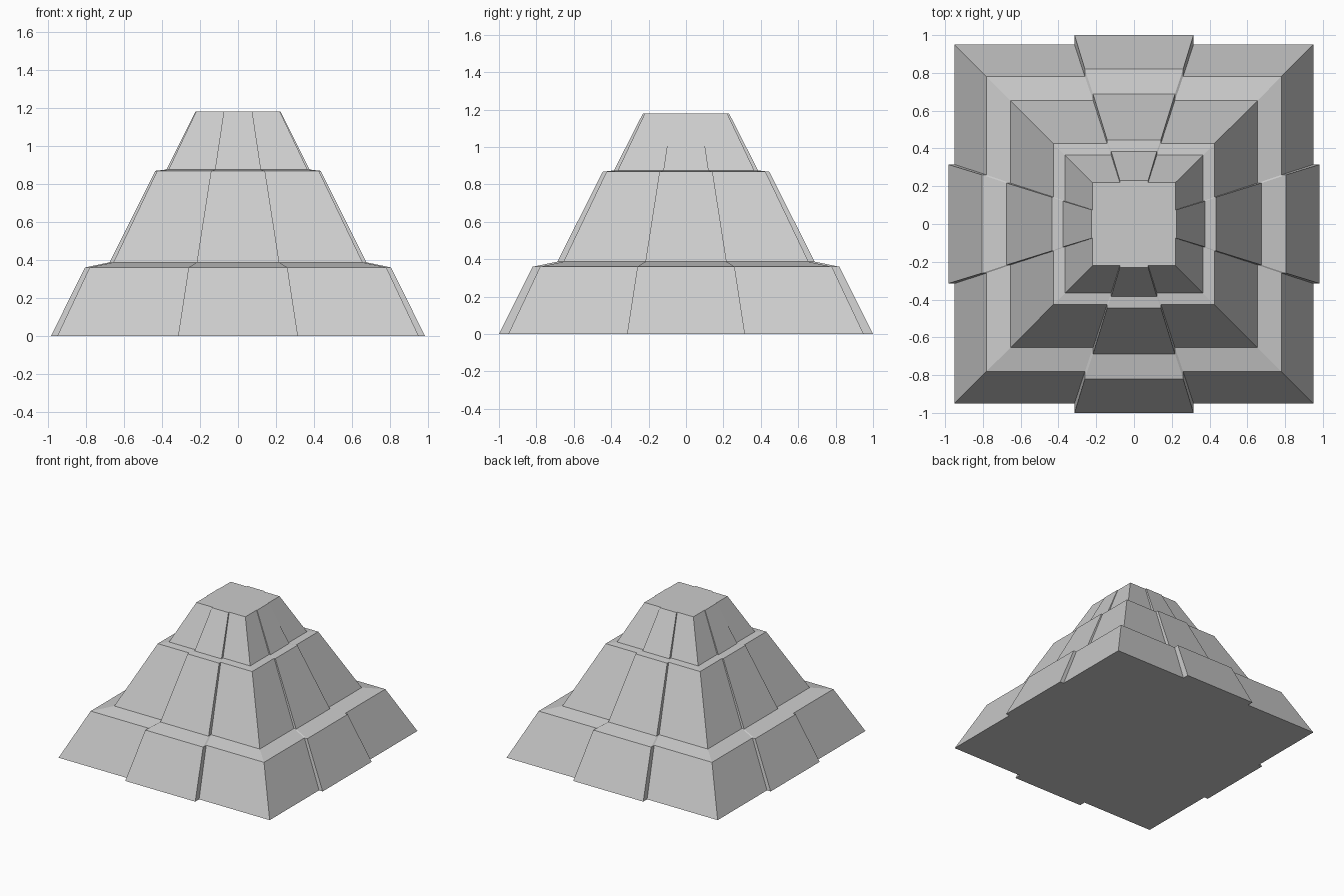
import bpy, bmesh

if "Cube" in bpy.data.objects:
    bpy.data.objects.remove(bpy.data.objects["Cube"])

# Levels: height, body half-size, side panel reach (x), front/back panel reach (y), panel half-width
LEVELS = [
    (0.00, 0.95, 0.983, 1.00, 0.315),
    (0.36, 0.78, 0.805, 0.82, 0.26),
    (0.387, 0.655, 0.675, 0.688, 0.217),
    (0.868, 0.425, 0.435, 0.445, 0.142),
    (0.875, 0.365, 0.376, 0.385, 0.121),
    (1.18, 0.22, 0.224, 0.23, 0.075),
]


def outline(h, px, py, w):
    """Square outline, counter-clockwise, with a raised panel in the middle of each side."""
    half = [(h, -h), (h, -w), (px, -w), (px, w), (h, w),
            (h, h), (w, h), (w, py), (-w, py), (-w, h)]
    return half + [(-x, -y) for x, y in half]


# Stepped pyramid: loft the outline through all levels, then cap both ends
bm = bmesh.new()
rings = [[bm.verts.new((x, y, z)) for x, y in outline(h, px, py, w)]
         for z, h, px, py, w in LEVELS]
for low, high in zip(rings, rings[1:]):
    n = len(low)
    for i in range(n):
        j = (i + 1) % n
        bm.faces.new((low[i], low[j], high[j], high[i]))
bm.faces.new(rings[0][::-1])
bm.faces.new(rings[-1])
bmesh.ops.recalc_face_normals(bm, faces=bm.faces)

mesh = bpy.data.meshes.new("stepped_pyramid")
bm.to_mesh(mesh)
bm.free()
bpy.context.collection.objects.link(bpy.data.objects.new("stepped_pyramid", mesh))
